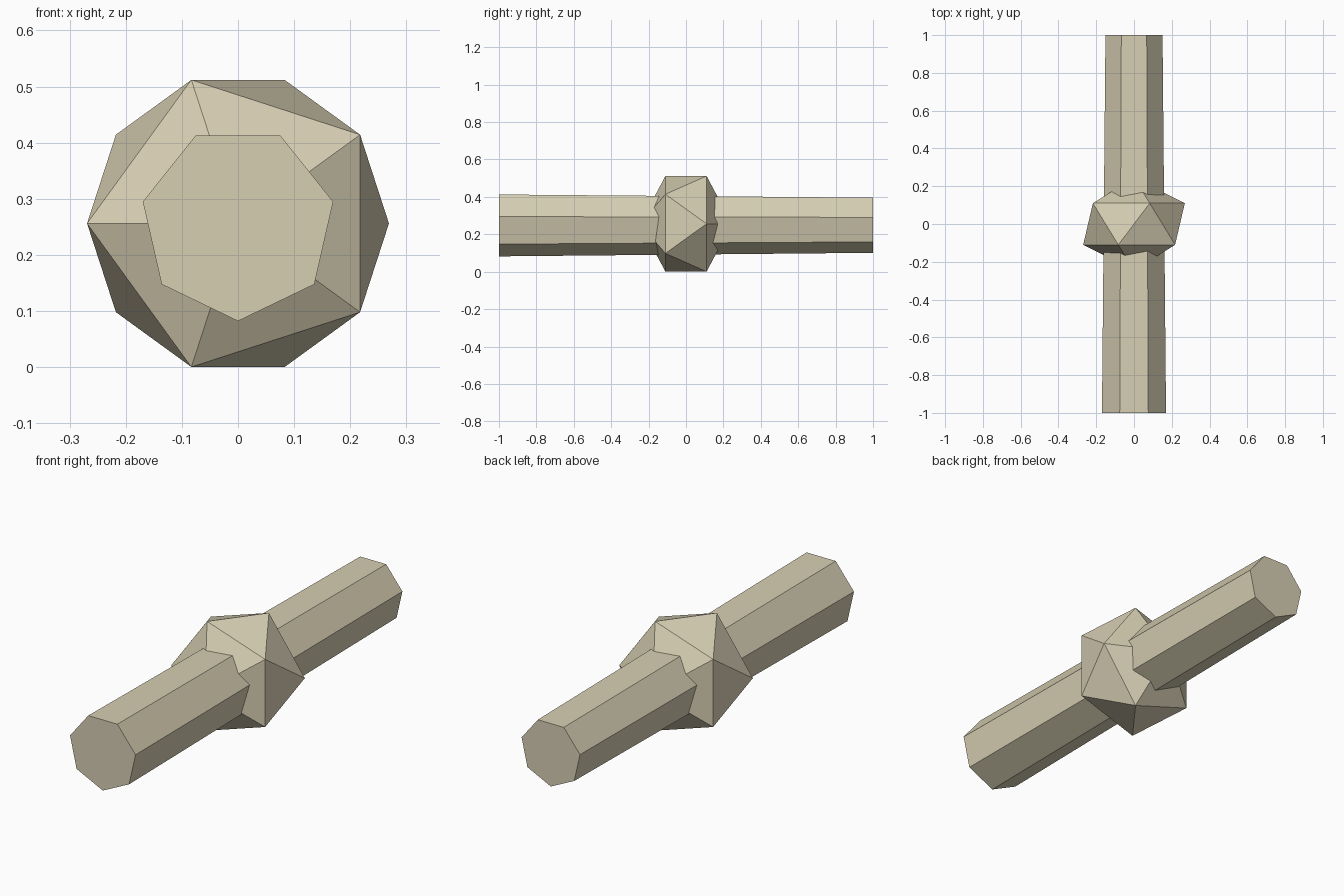
import bpy, bmesh, math

if "Cube" in bpy.data.objects:
    bpy.data.objects.remove(bpy.data.objects["Cube"])

CENTRE_Z = 0.256

mat = bpy.data.materials.new("pale_bone")
mat.diffuse_color = (0.68, 0.62, 0.45, 1.0)
mat.use_nodes = True
mat.node_tree.nodes["Principled BSDF"].inputs["Base Color"].default_value = mat.diffuse_color


def make_object(name, bm):
    bmesh.ops.recalc_face_normals(bm, faces=bm.faces[:])
    mesh = bpy.data.meshes.new(name)
    bm.to_mesh(mesh)
    bm.free()
    mesh.materials.append(mat)
    obj = bpy.data.objects.new(name, mesh)
    obj.location.z = CENTRE_Z
    bpy.context.collection.objects.link(obj)
    return obj


def ring(bm, sides, radius, y, start):
    return [bm.verts.new((radius * math.cos(start + 2 * math.pi * i / sides), y,
                          radius * math.sin(start + 2 * math.pi * i / sides)))
            for i in range(sides)]


# Seven-sided shaft, slightly tapered toward the back, one corner straight down
bm = bmesh.new()
front = ring(bm, 7, 0.174, -1.0, -math.pi / 2)
back = ring(bm, 7, 0.155, 1.0, -math.pi / 2)
bm.faces.new(front)
bm.faces.new(back)
for i in range(7):
    j = (i + 1) % 7
    bm.faces.new((front[i], front[j], back[j], back[i]))
make_object("shaft", bm)

# Slightly flattened twenty-sided knot, its poles hidden inside the shaft
bm = bmesh.new()
front = ring(bm, 5, 0.269, -0.11, math.pi)
back = ring(bm, 5, 0.269, 0.11, math.pi + math.pi / 5)
front_pole = bm.verts.new((0, -0.246, 0))
back_pole = bm.verts.new((0, 0.246, 0))
for i in range(5):
    j = (i + 1) % 5
    bm.faces.new((front_pole, front[i], front[j]))
    bm.faces.new((back_pole, back[j], back[i]))
    bm.faces.new((front[i], back[i], front[j]))
    bm.faces.new((back[i], back[j], front[j]))
make_object("middle_knot", bm)
